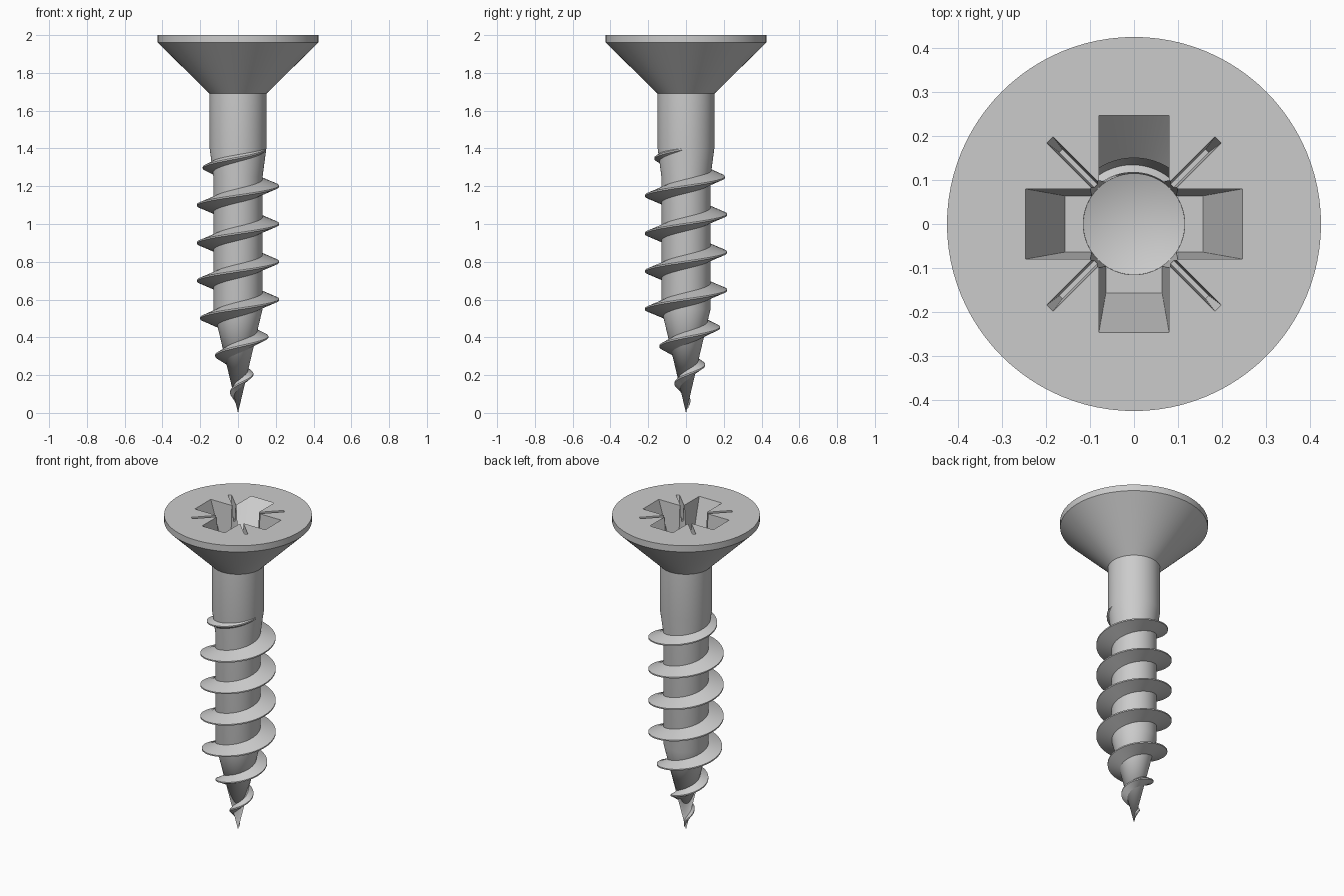
import bpy, bmesh, math
from mathutils import Matrix

if "Cube" in bpy.data.objects:
    bpy.data.objects.remove(bpy.data.objects["Cube"])


def make_object(name, bm):
    bmesh.ops.recalc_face_normals(bm, faces=bm.faces)
    mesh = bpy.data.meshes.new(name)
    bm.to_mesh(mesh)
    bm.free()
    obj = bpy.data.objects.new(name, mesh)
    bpy.context.collection.objects.link(obj)
    return obj


def lathe(name, profile, seg=96):
    """Revolve (radius, z) points; the first and last lie on the axis."""
    bm = bmesh.new()
    rings = []
    for r, z in profile:
        n = seg if r > 0 else 1
        rings.append([bm.verts.new((r * math.cos(2 * math.pi * i / seg),
                                    r * math.sin(2 * math.pi * i / seg), z)) for i in range(n)])
    for a, b in zip(rings, rings[1:]):
        for i in range(seg):
            j = (i + 1) % seg
            quad = [a[i % len(a)], a[j % len(a)], b[j % len(b)], b[i % len(b)]]
            bm.faces.new(list(dict.fromkeys(quad)))
    return make_object(name, bm)


def tapered_slot(name, top, bottom, floor, angle):
    """Slot cutter: half sizes at z = 2 and at its floor, continued above the head."""
    bm = bmesh.new()
    bmesh.ops.create_cube(bm, size=2)
    over = 0.05
    grow = over / (2 - floor)
    for v in bm.verts:
        up = v.co.z > 0
        size = [t + (t - b) * grow if up else b for t, b in zip(top, bottom)]
        v.co = (v.co.x * size[0], v.co.y * size[1], 2 + over if up else floor)
    bm.transform(Matrix.Rotation(angle, 4, 'Z'))
    return make_object(name, bm)


def core_radius(z):
    if z < 0.55:
        return 0.13 * z / 0.55
    return 0.13 + 0.02 * min(1, max(0, (z - 1.25) / 0.15))


def crest_radius(z):
    if z > 1.22:
        return 0.217 - 0.069 * (z - 1.22) / 0.18
    return min(0.217, 0.40 * z)


# Head, shank and tapered core
body = lathe("screw_body", [(0, 0), (0.13, 0.55), (0.13, 1.25), (0.15, 1.4), (0.15, 1.69),
                            (0.425, 1.96), (0.425, 2.0), (0, 2.0)])

# Cross recess, diagonal tick slots and conical centre
cutters = [lathe("recess_centre", [(0, 1.70), (0.115, 1.745), (0.13, 2.05), (0, 2.05)], 64)]
for k in range(2):
    cutters.append(tapered_slot("recess_arm", (0.247, 0.08), (0.157, 0.064), 1.75, k * math.pi / 2))
    cutters.append(tapered_slot("recess_tick", (0.27, 0.010), (0.235, 0.005), 1.90,
                                (k + 0.5) * math.pi / 2))
for c in cutters:
    c.hide_render = True
    mod = body.modifiers.new("cut", 'BOOLEAN')
    mod.operation = 'DIFFERENCE'
    mod.solver = 'EXACT'
    mod.object = c
bpy.context.view_layer.update()
cut_mesh = bpy.data.meshes.new_from_object(
    body.evaluated_get(bpy.context.evaluated_depsgraph_get()))
body.modifiers.clear()
body.data = cut_mesh
for c in cutters:
    bpy.data.objects.remove(c)

# Right-handed helical thread, fading at both ends
bm = bmesh.new()
pitch, z0, z1, per_turn = 0.2, 0.04, 1.4, 72
steps = round((z1 - z0) / pitch * per_turn)
prev = None
for i in range(steps + 1):
    z = z0 + (z1 - z0) * i / steps
    a = 2 * math.pi * z / pitch
    core, crest = core_radius(z), crest_radius(z)
    half = 0.022 + 0.02 * min(1, max(0, (crest - core) / 0.087))
    root = core * 0.9
    section = [(root, -half), (crest, -0.004), (crest, 0.004), (root, half)]
    ring = [bm.verts.new((r * math.cos(a), r * math.sin(a), z + dz)) for r, dz in section]
    if prev:
        for j in range(4):
            k = (j + 1) % 4
            bm.faces.new((prev[j], prev[k], ring[k], ring[j]))
    else:
        bm.faces.new(ring)
    prev = ring
bm.faces.new(prev)
thread = make_object("screw_thread", bm)

# Smooth shading with crisp edges
for obj in (body, thread):
    bpy.ops.object.select_all(action='DESELECT')
    obj.select_set(True)
    bpy.context.view_layer.objects.active = obj
    bpy.ops.object.shade_smooth_by_angle(angle=math.radians(25))
